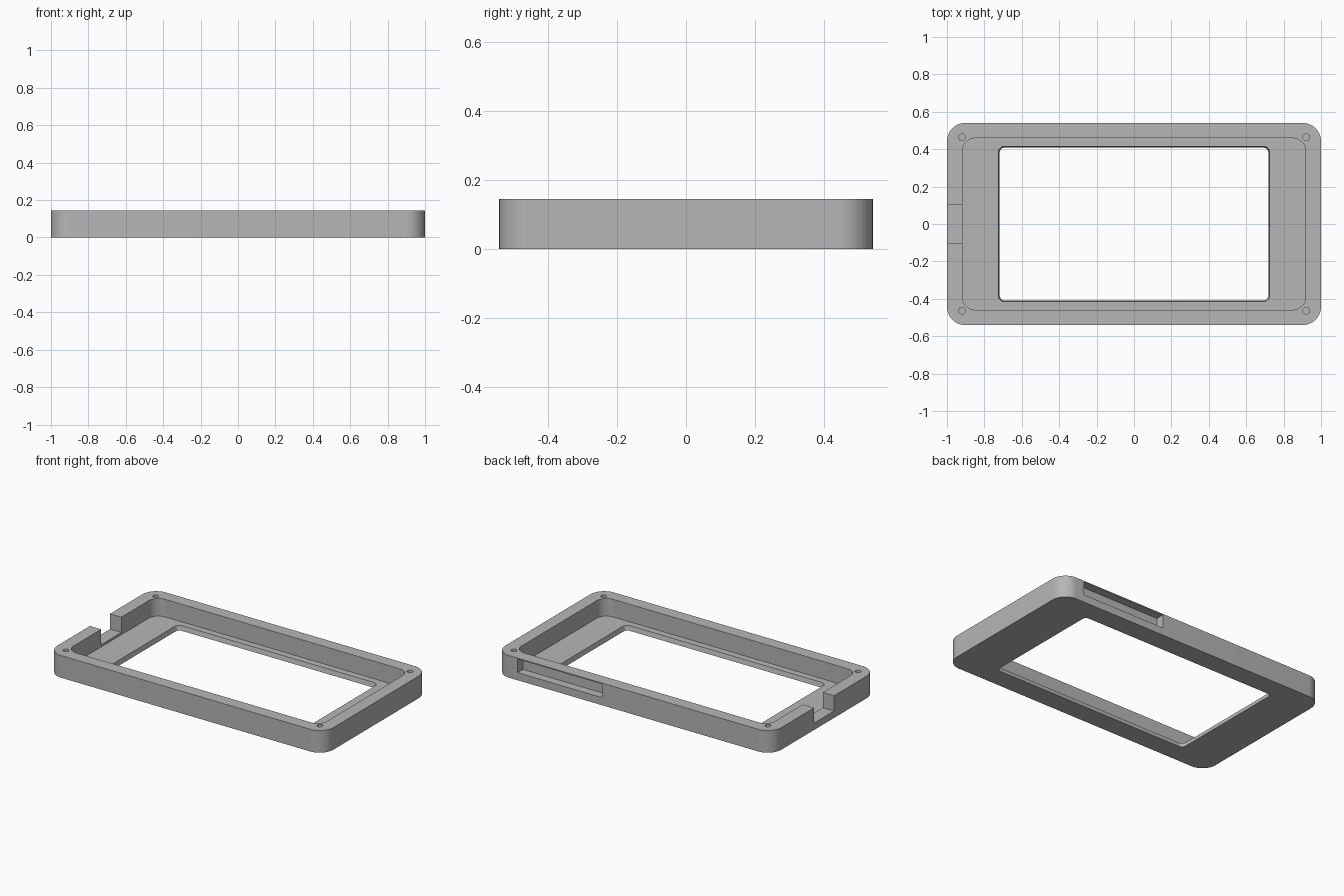
import bpy, bmesh, math

cube = bpy.data.objects.get("Cube")
if cube:
    bpy.data.objects.remove(cube, do_unlink=True)

grey = bpy.data.materials.new("plain grey")
grey.use_nodes = True
COLOUR = (0.47, 0.47, 0.47, 1)
grey.diffuse_color = COLOUR
grey.node_tree.nodes["Principled BSDF"].inputs["Base Color"].default_value = COLOUR

HEIGHT, FLOOR = 0.145, 0.03


def rounded_outline(hx, hy, radius, steps=12):
    """Counter-clockwise rounded rectangle."""
    points = []
    for i, (sx, sy) in enumerate([(1, 1), (-1, 1), (-1, -1), (1, -1)]):
        for k in range(steps + 1):
            a = math.pi / 2 * (i + k / steps)
            points.append((sx * (hx - radius) + radius * math.cos(a),
                           sy * (hy - radius) + radius * math.sin(a)))
    return points


def loft(name, low, high, z0, z1):
    """Solid between two matching outlines."""
    bm = bmesh.new()
    a = [bm.verts.new((x, y, z0)) for x, y in low]
    b = [bm.verts.new((x, y, z1)) for x, y in high]
    bm.faces.new(a[::-1])
    bm.faces.new(b)
    for i in range(len(a)):
        j = (i + 1) % len(a)
        bm.faces.new((a[i], a[j], b[j], b[i]))
    mesh = bpy.data.meshes.new(name)
    bm.to_mesh(mesh)
    bm.free()
    obj = bpy.data.objects.new(name, mesh)
    bpy.context.collection.objects.link(obj)
    mesh.materials.append(grey)
    return obj


def box(name, x0, x1, y0, y1, z0, z1):
    outline = [(x0, y0), (x1, y0), (x1, y1), (x0, y1)]
    return loft(name, outline, outline, z0, z1)


# Outer body
body = rounded_outline(1.0, 0.541, 0.1)
frame = loft("bezel_frame", body, body, 0, HEIGHT)

# Inner tray and slightly tapered screen opening
tray = rounded_outline(0.918, 0.459, 0.07)
cutters = [
    loft("tray_cutter", tray, tray, FLOOR, HEIGHT + 0.1),
    loft("opening_cutter", rounded_outline(0.716, 0.406, 0.025),
         rounded_outline(0.728, 0.418, 0.035), -0.01, FLOOR + 0.01),
    # Cable notch through the right wall
    box("notch_cutter", -1.1, -0.85, -0.103, 0.105, 0.045, HEIGHT + 0.1),
    # Blind slot in the back wall
    box("slot_cutter", 0.23, 0.84, 0.486, 0.6, 0.05, 0.138),
]

# Screw holes in the corners
for sx in (-1, 1):
    for sy in (-1, 1):
        ring = [(sx * 0.92 + 0.018 * math.cos(t * math.tau / 24),
                 sy * 0.464 + 0.018 * math.sin(t * math.tau / 24)) for t in range(24)]
        cutters.append(loft("screw_hole_cutter", ring, ring, 0.04, HEIGHT + 0.05))

# Cut every opening, then drop the cutters
bpy.ops.object.select_all(action="DESELECT")
bpy.context.view_layer.objects.active = frame
frame.select_set(True)
for cutter in cutters:
    cutter.hide_render = True
    mod = frame.modifiers.new("cut", "BOOLEAN")
    mod.operation = "DIFFERENCE"
    mod.solver = "EXACT"
    mod.object = cutter
    bpy.ops.object.modifier_apply(modifier=mod.name)
    bpy.data.objects.remove(cutter, do_unlink=True)

bpy.ops.object.shade_smooth_by_angle(angle=math.radians(30))
